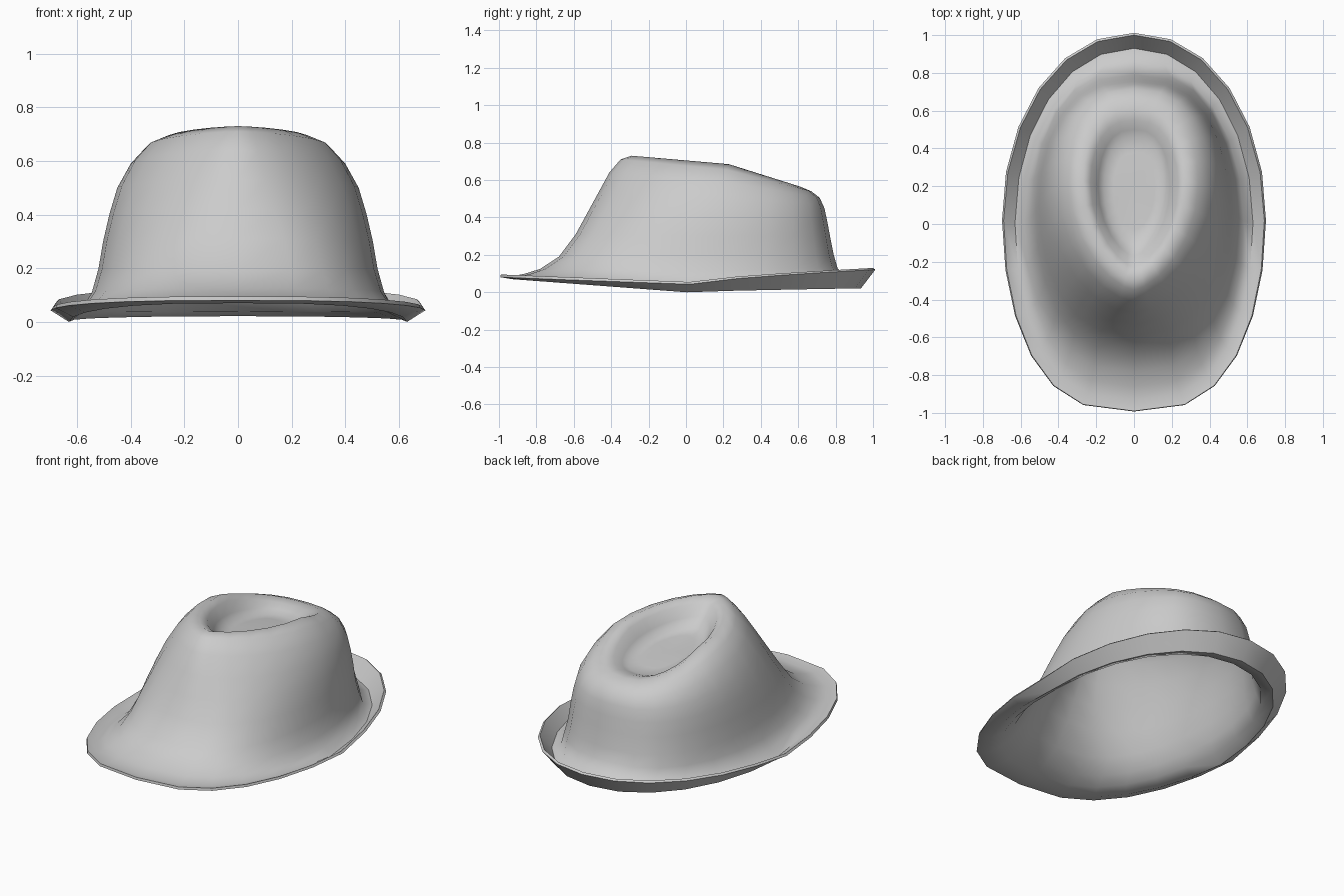
import bpy
import bmesh
import math

SEGMENTS = 24
FELT_THICKNESS = 0.015

cube = bpy.data.objects.get("Cube")
if cube:
    bpy.data.objects.remove(cube, do_unlink=True)


def make_material(name, colour):
    material = bpy.data.materials.new(name)
    material.use_nodes = True
    material.diffuse_color = colour
    material.node_tree.nodes["Principled BSDF"].inputs["Base Color"].default_value = colour
    return material


def ring_points(front, back, half_width, z_front, z_side, z_back, front_power,
                back_power=0.78, back_rise=1.0):
    """Closed outline whose height and roundness differ at front, side and back."""
    middle = z_side / 3
    points = []
    for step in range(SEGMENTS):
        angle = 2 * math.pi * step / SEGMENTS
        sine, cosine = math.sin(angle), math.cos(angle)
        is_front = cosine > 0
        reach = abs(cosine)
        power = front_power if is_front else back_power
        x = math.copysign(half_width * abs(sine) ** power, sine)
        y = middle + reach * ((front if is_front else back) - middle)
        blend = reach if is_front else reach ** back_rise
        z = z_side + blend * ((z_front if is_front else z_back) - z_side)
        points.append((x, y, z))
    return points


# Each ring: front y, back y, half width, z at front, side and back, front roundness
brim = [
    (-0.99, 1.0, 0.69, 0.095, 0.055, 0.13, 0.7),
    (-0.93, 0.93, 0.63, 0.085, 0.015, 0.035, 0.7),
    (-0.86, 0.87, 0.58, 0.1, 0.05, 0.05, 0.7),
]
crown = [
    (-0.78, 0.81, 0.545, 0.125, 0.11, 0.13, 0.7),
    (-0.68, 0.79, 0.52, 0.19, 0.2, 0.2, 0.72),
    (-0.59, 0.77, 0.503, 0.31, 0.3, 0.3, 0.8),
    (-0.53, 0.755, 0.48, 0.42, 0.4, 0.38, 0.95),
    (-0.47, 0.74, 0.45, 0.53, 0.5, 0.45, 1.1),
    (-0.41, 0.715, 0.4, 0.64, 0.59, 0.505, 1.25),
    (-0.35, 0.67, 0.34, 0.71, 0.655, 0.54, 1.35),
    (-0.29, 0.61, 0.27, 0.73, 0.685, 0.565, 1.4),
]
dent = [
    (-0.23, 0.55, 0.23, 0.7, 0.66, 0.56, 1.4),
    (-0.17, 0.5, 0.19, 0.64, 0.6, 0.545, 1.3),
    (-0.11, 0.46, 0.16, 0.59, 0.565, 0.53, 1.2),
    (-0.03, 0.38, 0.11, 0.575, 0.56, 0.54, 1.1),
]

# Loft the felt from the brim edge up over the crown and down into the dent
mesh = bpy.data.meshes.new("felt_hat")
bm = bmesh.new()
outlines = [ring_points(*ring, back_power=0.95, back_rise=0.7) for ring in brim]
outlines += [ring_points(*ring) for ring in crown + dent]
rings = [[bm.verts.new(point) for point in outline] for outline in outlines]
for lower, upper in zip(rings, rings[1:]):
    for i in range(SEGMENTS):
        j = (i + 1) % SEGMENTS
        bm.faces.new((lower[i], lower[j], upper[j], upper[i]))

# Close the floor of the dent
centre = bm.verts.new((0, 0.19, 0.565))
for i in range(SEGMENTS):
    bm.faces.new((rings[-1][i], rings[-1][(i + 1) % SEGMENTS], centre))
bm.to_mesh(mesh)
bm.free()

hat = bpy.data.objects.new("felt_hat", mesh)
bpy.context.collection.objects.link(hat)
mesh.materials.append(make_material("grey_felt", (0.6, 0.6, 0.6, 1)))

# Give the felt its thickness
solidify = hat.modifiers.new("felt_thickness", "SOLIDIFY")
solidify.thickness = FELT_THICKNESS
solidify.offset = -1

# Soft shading with a crisp brim edge
bpy.ops.object.select_all(action="DESELECT")
hat.select_set(True)
bpy.context.view_layer.objects.active = hat
bpy.ops.object.modifier_apply(modifier=solidify.name)
bpy.ops.object.shade_smooth_by_angle(angle=math.radians(60))
